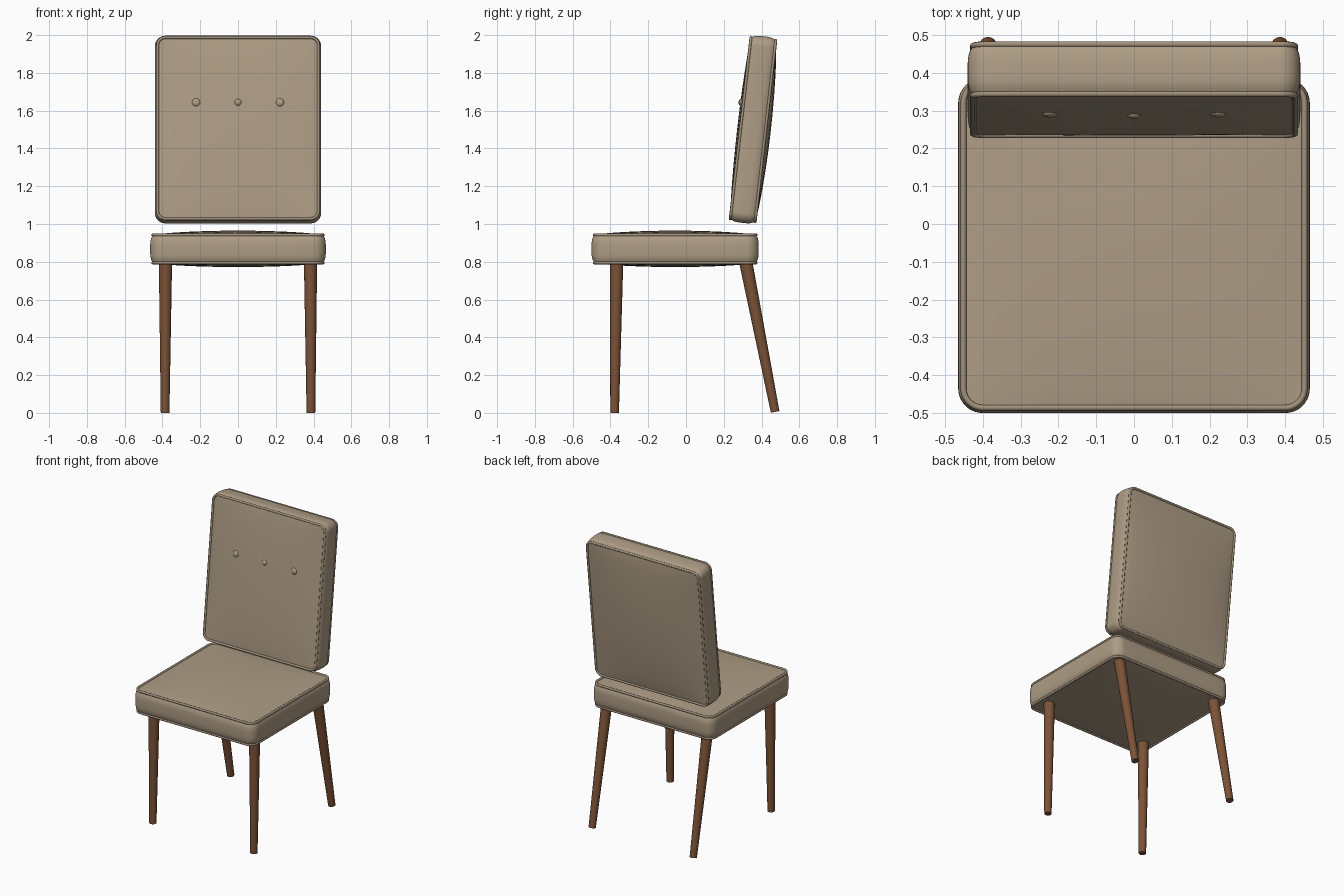
import bpy, bmesh
from math import pi, cos, sin, radians
from mathutils import Vector, Matrix

if "Cube" in bpy.data.objects:
    bpy.data.objects.remove(bpy.data.objects["Cube"])


def material(name, rgb):
    m = bpy.data.materials.new(name)
    m.diffuse_color = (*rgb, 1)
    m.use_nodes = True
    m.node_tree.nodes["Principled BSDF"].inputs["Base Color"].default_value = m.diffuse_color
    return m


FABRIC = material("tan_fabric", (0.42, 0.335, 0.235))
PIPING = material("piping_fabric", (0.36, 0.285, 0.20))
WOOD = material("brown_wood", (0.20, 0.085, 0.038))


def finish(obj, mat, angle=40):
    obj.data.materials.clear()
    obj.data.materials.append(mat)
    bpy.ops.object.select_all(action='DESELECT')
    obj.select_set(True)
    bpy.context.view_layer.objects.active = obj
    bpy.ops.object.shade_smooth_by_angle(angle=radians(angle))


def outline(hw, hd, r, inset, side=10, corner=8):
    """Rounded rectangle, counter-clockwise, with subdivided sides."""
    cx, cy, rr = hw - r, hd - r, r - inset
    pts = []
    for k, (sx, sy) in enumerate([(1, 1), (-1, 1), (-1, -1), (1, -1)]):
        for i in range(corner + 1):
            a = k * pi / 2 + i / corner * pi / 2
            pts.append(Vector((sx * cx + rr * cos(a), sy * cy + rr * sin(a))))
        a = (k + 1) * pi / 2
        nx, ny = [(-1, 1), (-1, -1), (1, -1), (1, 1)][k]
        end = Vector((nx * cx + rr * cos(a), ny * cy + rr * sin(a)))
        start = pts[-1]
        pts += [start.lerp(end, i / side) for i in range(1, side)]
    return pts


def cushion(name, hw, hd, r, ht, top_bulge, low_bulge, matrix):
    """Boxed cushion: bulging side band, domed faces, piping on both edges."""
    inset = 0.014
    edge = outline(hw, hd, r, inset)

    def dome(p, bulge):
        k = (1 - (p.x / (hw - inset)) ** 2) * (1 - (p.y / (hd - inset)) ** 2)
        return bulge * max(k, 0) ** 0.75

    scales = [0.05, 0.2, 0.4, 0.6, 0.75, 0.87, 0.95]
    rings = [[Vector((*(p * s), -ht - dome(p * s, low_bulge))) for p in edge] for s in scales]
    for i in range(9):
        t = -1 + i / 4
        rings.append([Vector((*p, t * ht)) for p in outline(hw, hd, r, inset * t ** 4)])
    rings += [[Vector((*(p * s), ht + dome(p * s, top_bulge))) for p in edge] for s in scales[::-1]]

    bm = bmesh.new()
    loops = [[bm.verts.new(p) for p in ring] for ring in rings]
    n = len(edge)
    for a, b in zip(loops, loops[1:]):
        for i in range(n):
            j = (i + 1) % n
            bm.faces.new((a[i], a[j], b[j], b[i]))
    bm.faces.new(loops[0][::-1])
    bm.faces.new(loops[-1])
    bmesh.ops.recalc_face_normals(bm, faces=bm.faces[:])
    me = bpy.data.meshes.new(name)
    bm.to_mesh(me)
    bm.free()
    obj = bpy.data.objects.new(name, me)
    bpy.context.collection.objects.link(obj)
    obj.matrix_world = matrix
    finish(obj, FABRIC)

    # piping cords
    for label, z in (("upper", ht), ("lower", -ht)):
        cu = bpy.data.curves.new(f"{name}_{label}_piping", 'CURVE')
        cu.dimensions = '3D'
        cu.bevel_depth = 0.008
        cu.bevel_resolution = 2
        sp = cu.splines.new('POLY')
        sp.points.add(n - 1)
        for pt, p in zip(sp.points, edge):
            pt.co = (p.x, p.y, z, 1)
        sp.use_cyclic_u = True
        cord = bpy.data.objects.new(cu.name, cu)
        bpy.context.collection.objects.link(cord)
        cord.matrix_world = matrix
        bpy.ops.object.select_all(action='DESELECT')
        cord.select_set(True)
        bpy.context.view_layer.objects.active = cord
        bpy.ops.object.convert(target='MESH')
        finish(bpy.context.object, PIPING, 60)


def leg(name, top, foot, r_top, r_foot):
    top, foot = Vector(top), Vector(foot)
    axis = top - foot
    bpy.ops.mesh.primitive_cone_add(vertices=24, radius1=r_foot, radius2=r_top,
                                    depth=axis.length, location=(top + foot) / 2,
                                    rotation=axis.to_track_quat('Z', 'Y').to_euler())
    obj = bpy.context.object
    obj.name = name
    finish(obj, WOOD)


# seat
cushion("seat", 0.465, 0.4425, 0.065, 0.074, 0.023, 0.022,
        Matrix.Translation((0, -0.0575, 0.868)))

# backrest, leaning backwards
back = Matrix.Translation((0, 0.355, 1.5)) @ Matrix.Rotation(radians(90 - 6.5), 4, 'X')
cushion("backrest", 0.44, 0.497, 0.055, 0.066, 0.018, 0.028, back)

# tufting buttons
for label, x, r, z in (("left", -0.222, 0.022, 0.077), ("middle", 0, 0.018, 0.081),
                       ("right", 0.222, 0.022, 0.077)):
    bpy.ops.mesh.primitive_uv_sphere_add(segments=20, ring_count=12, radius=1)
    button = bpy.context.object
    button.name = f"{label}_button"
    button.matrix_world = back @ Matrix.Translation((x, 0.136, z)) @ Matrix.Diagonal((r, r, 0.012, 1))
    finish(button, FABRIC, 60)

# legs
for label, s in (("left", -1), ("right", 1)):
    leg(f"{label}_front_leg", (s * 0.384, -0.367, 0.80), (s * 0.386, -0.378, 0), 0.035, 0.023)
    leg(f"{label}_rear_leg", (s * 0.384, 0.316, 0.80), (s * 0.386, 0.472, 0.005), 0.035, 0.023)
